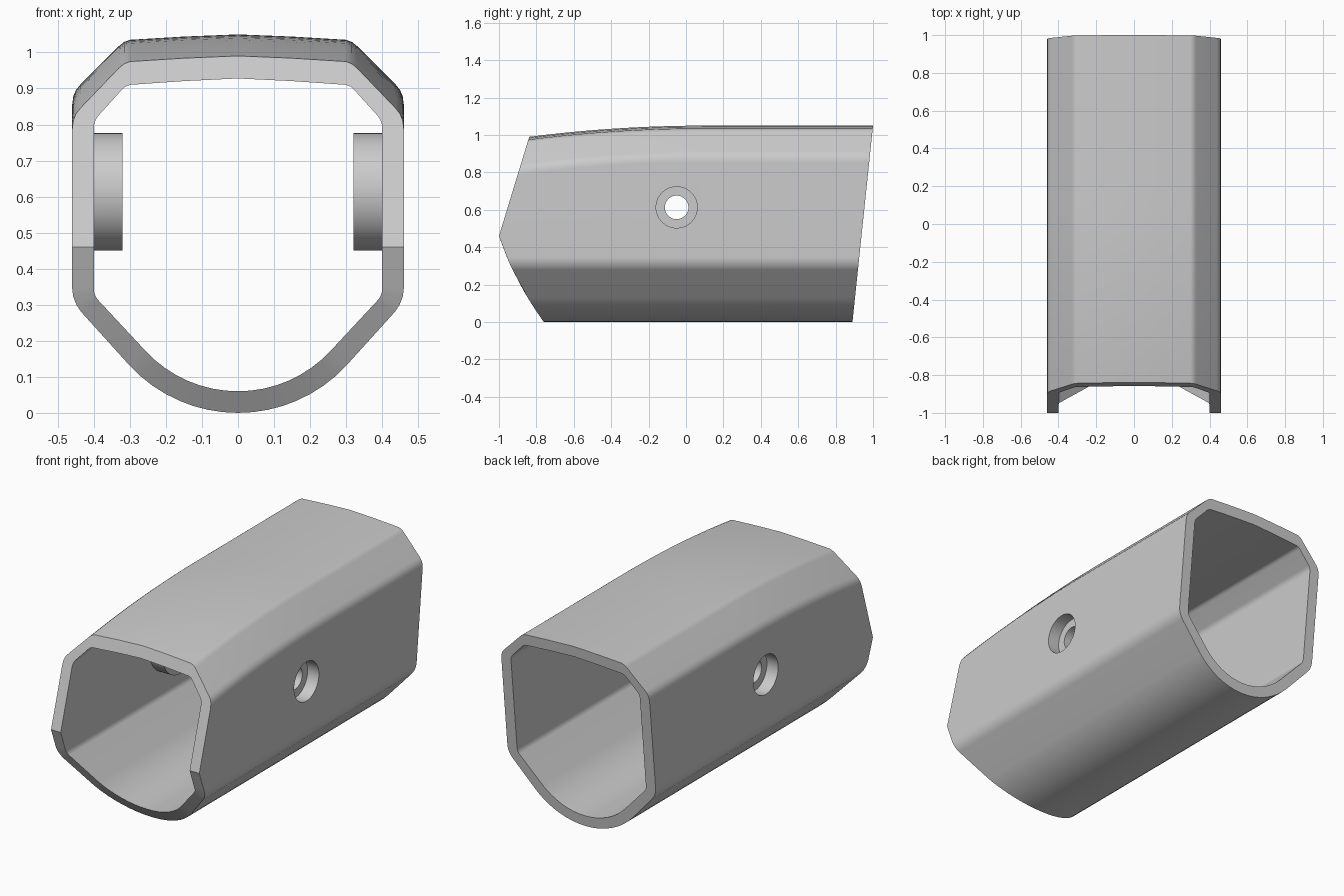
import bpy, bmesh, math

if "Cube" in bpy.data.objects:
    bpy.data.objects.remove(bpy.data.objects["Cube"])

grey = bpy.data.materials.new("plain grey")
grey.diffuse_color = (0.6, 0.6, 0.6, 1)
grey.use_nodes = True
grey.node_tree.nodes["Principled BSDF"].inputs["Base Color"].default_value = grey.diffuse_color

STATIONS = 20
HOLE_Y, HOLE_Z = -0.05, 0.613

# Half section from bottom centre to top centre: (outer x, outer z, inner x, inner z)
half = []
for i in range(9):
    a = math.radians(47 * i / 8)
    s, c = math.sin(a), math.cos(a)
    half.append((0.41 * s, 0.41 - 0.41 * c, 0.35 * s, 0.41 - 0.35 * c))
half += [
    (0.435, 0.280, 0.388, 0.313), (0.448, 0.299, 0.395, 0.323),
    (0.457, 0.322, 0.399, 0.335), (0.460, 0.345, 0.400, 0.350),
    (0.460, 0.460, 0.400, 0.460),
    (0.460, 0.855, 0.400, 0.855), (0.457, 0.878, 0.399, 0.868),
    (0.450, 0.895, 0.395, 0.880), (0.438, 0.910, 0.388, 0.890),
    (0.330, 1.018, 0.322, 0.960), (0.316, 1.029, 0.313, 0.968),
    (0.300, 1.035, 0.300, 0.973), (0.150, 1.044, 0.150, 0.983),
    (0.000, 1.050, 0.000, 0.990),
]
section = half + [(-a, b, -c, d) for a, b, c, d in half[-2:0:-1]]


def front_y(z):
    if z >= 0.46:
        return -1 + (z - 0.46) * 0.305
    s = (0.46 - z) / 0.46
    return -1 + 0.15 * s + 0.09 * s * s


def back_y(z):
    return 0.89 + 0.11 * z / 1.05


def place(x, z0, t):
    """Point of the section at station t, with the roof sloping down to the front."""
    z = z0
    for _ in range(6):
        y = front_y(z) + (back_y(z) - front_y(z)) * t
        z = z0 - (0.06 * (max(0, 0.1 - y) / 0.94) ** 2 if z0 > 0.7 else 0)
    return x, y, z


# Hollow sleeve with slanted ends
bm = bmesh.new()
outer, inner = [], []
for k in range(STATIONS + 1):
    t = k / STATIONS
    outer.append([bm.verts.new(place(p[0], p[1], t)) for p in section])
    inner.append([bm.verts.new(place(p[2], p[3], t)) for p in section])
n = len(section)
for j in range(n):
    m = (j + 1) % n
    for rings in (outer, inner):
        for a, b in zip(rings, rings[1:]):
            bm.faces.new((a[j], a[m], b[m], b[j]))
    for k in (0, -1):
        bm.faces.new((outer[k][j], outer[k][m], inner[k][m], inner[k][j]))
bmesh.ops.recalc_face_normals(bm, faces=bm.faces)
mesh = bpy.data.meshes.new("sleeve")
bm.to_mesh(mesh)
bm.free()
sleeve = bpy.data.objects.new("sleeve", mesh)
bpy.context.collection.objects.link(sleeve)
mesh.materials.append(grey)


def cylinder(name, radius, x0, x1):
    bpy.ops.mesh.primitive_cylinder_add(
        vertices=64, radius=radius, depth=abs(x1 - x0),
        location=((x0 + x1) / 2, HOLE_Y, HOLE_Z), rotation=(0, math.pi / 2, 0))
    ob = bpy.context.object
    ob.name = name
    ob.data.materials.append(grey)
    return ob


def combine(tool, operation):
    mod = sleeve.modifiers.new("combine", 'BOOLEAN')
    mod.operation, mod.solver, mod.object = operation, 'EXACT', tool
    bpy.context.view_layer.objects.active = sleeve
    bpy.ops.object.modifier_apply(modifier=mod.name)
    bpy.data.objects.remove(tool)


# Inner bosses with counterbored holes on both sides
for side in (-1, 1):
    combine(cylinder("boss", 0.163, side * 0.32, side * 0.43), 'UNION')
    combine(cylinder("counterbore", 0.11, side * 0.39, side * 0.6), 'DIFFERENCE')
    combine(cylinder("bolt_hole", 0.063, side * 0.25, side * 0.6), 'DIFFERENCE')

# Smooth walls with crisp rims
bpy.ops.object.select_all(action='DESELECT')
sleeve.select_set(True)
bpy.context.view_layer.objects.active = sleeve
bpy.ops.object.shade_smooth_by_angle(angle=math.radians(30))
weighted = sleeve.modifiers.new("weighted normals", 'WEIGHTED_NORMAL')
weighted.keep_sharp = True
